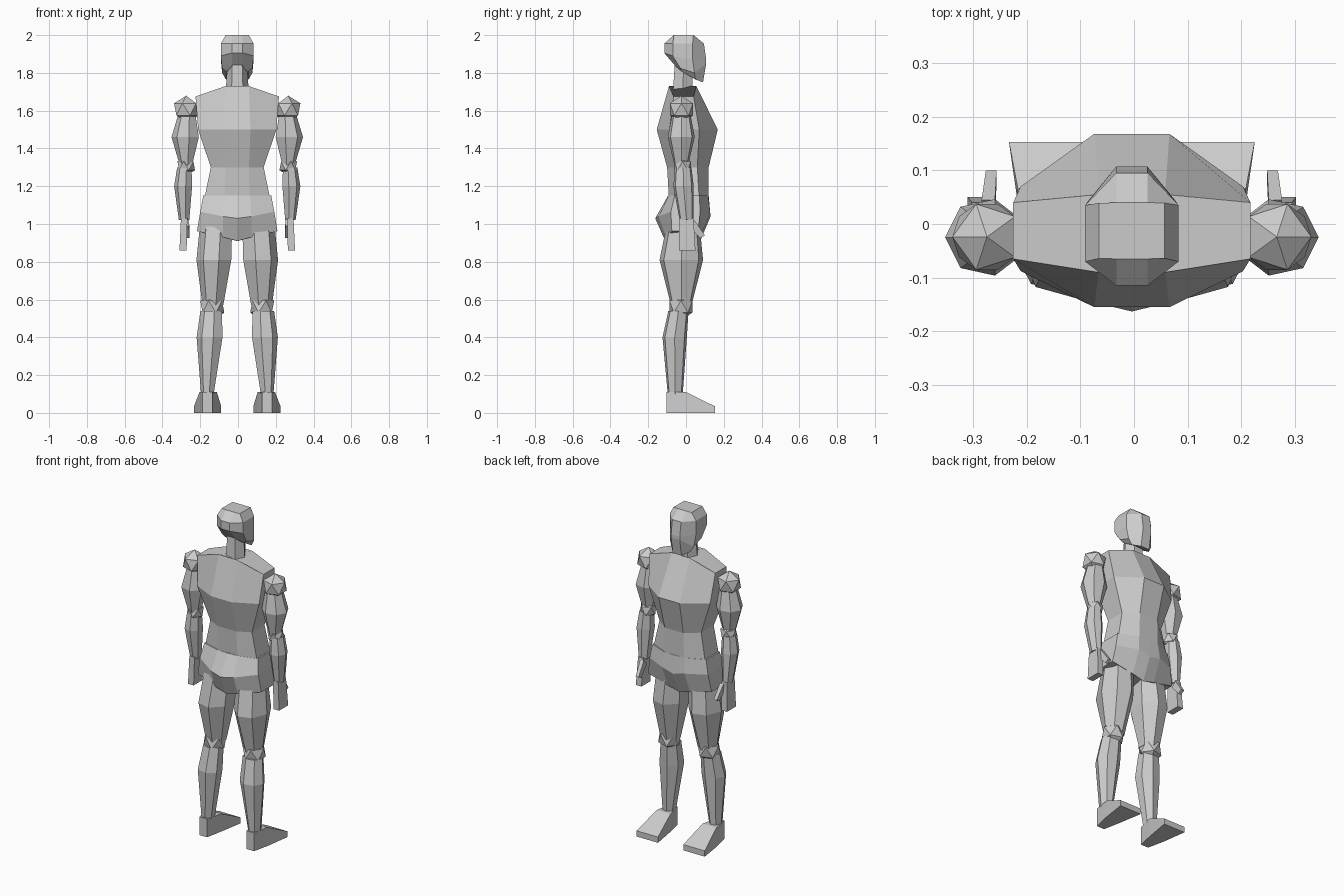
import bpy, bmesh, math

X0 = -0.004  # small sideways offset of the whole figure


def finish(name, bm):
    bmesh.ops.recalc_face_normals(bm, faces=bm.faces)
    me = bpy.data.meshes.new(name)
    bm.to_mesh(me)
    bm.free()
    ob = bpy.data.objects.new(name, me)
    bpy.context.collection.objects.link(ob)
    return ob


def loft(name, rings, s=1):
    bm = bmesh.new()
    loops = [[bm.verts.new((s * x + X0, y, z)) for x, y, z in r] for r in rings]
    n = len(loops[0])
    for a, b in zip(loops, loops[1:]):
        for i in range(n):
            j = (i + 1) % n
            bm.faces.new((a[i], a[j], b[j], b[i]))
    bm.faces.new(loops[0])
    bm.faces.new(loops[-1])
    return finish(name, bm)


def sym(half):
    # half cross-section from back to front, mirrored to a closed ring
    return half + [(-x, y, z) for x, y, z in reversed(half) if x > 0]


def octo(xi, xo, yb, yob, yof, yf, zb, zo=None, zf=None):
    zo = zb if zo is None else zo
    zf = zb if zf is None else zf
    zm = (zo, zo) if not isinstance(zo, tuple) else zo
    return sym([(xi, yb, zb), (xo, yob, zm[0]), (xo, yof, zm[1]), (xi, yf, zf)])


def limb_ring(x, y, z, rx, ry, n=7):
    return [(x + rx * math.cos(2 * math.pi * i / n),
             y + ry * math.sin(2 * math.pi * i / n), z) for i in range(n)]


def box_ring(x1, x2, y1, y2, z1, z2=None):
    z2 = z1 if z2 is None else z2
    return [(x1, y1, z1), (x2, y1, z1), (x2, y2, z2), (x1, y2, z2)]


def joint(name, x, y, z, r, s):
    bm = bmesh.new()
    bmesh.ops.create_icosphere(bm, subdivisions=1, radius=r)
    for v in bm.verts:
        v.co = (s * (v.co.x + x) + X0, v.co.y + y, v.co.z + z)
    return finish(name, bm)


# head, crown to jaw
loft("head", [
    octo(.029, .061, -.065, -.064, .039, .04, 2.0),
    octo(.029, .087, -.115, -.07, .035, .095, 1.955),
    octo(.029, .087, -.115, -.07, .035, .107, 1.905, (1.89, 1.87), 1.87),
    octo(.029, .08, -.055, -.03, .045, .107, 1.835, (1.825, 1.80), 1.85),
    octo(.029, .06, -.045, -.025, .05, .09, 1.825, (1.81, 1.765), 1.75),
])

# neck
loft("neck", [limb_ring(0, -.018, 1.68, .062, .06, 6),
              limb_ring(0, -.012, 1.85, .052, .055, 6)])

# torso, shoulders to waist
loft("torso", [
    octo(.062, .221, -.09, -.065, .04, .055, 1.73, 1.675),
    octo(.07, .207, -.155, -.088, .07, .168, 1.50),
    octo(.062, .14, -.1, -.06, .06, .12, 1.30),
    octo(.066, .175, -.09, -.06, .07, .118, 1.13),
    octo(.066, .175, -.09, -.06, .07, .118, 1.06),
])

# pelvis with pointed centre line
loft("pelvis", [
    sym([(0, -.095, 1.15), (.068, -.092, 1.15), (.18, -.06, 1.15),
         (.18, .07, 1.15), (.068, .118, 1.15), (0, .12, 1.15)]),
    sym([(0, -.163, 1.03), (.075, -.145, 1.04), (.196, -.08, 1.065),
         (.196, .075, 1.065), (.075, .128, 1.06), (0, .13, 1.04)]),
    sym([(0, -.11, .91), (.075, -.105, .93), (.213, -.075, .962),
         (.213, .065, .962), (.075, .075, .93), (0, .075, .91)]),
])

for side, s in (("left", -1), ("right", 1)):
    # arm
    joint(side + "_shoulder", .27, -.024, 1.607, .072, s)
    loft(side + "_upper_arm", [
        limb_ring(.265, -.025, 1.57, .05, .052),
        limb_ring(.272, -.025, 1.46, .076, .073),
        limb_ring(.27, -.025, 1.31, .034, .037)], s)
    joint(side + "_elbow", .27, -.018, 1.308, .052, s)
    loft(side + "_forearm", [
        limb_ring(.278, -.015, 1.30, .04, .045),
        limb_ring(.284, -.013, 1.20, .05, .055),
        limb_ring(.28, .003, 1.02, .029, .038)], s)
    loft(side + "_hand", [
        box_ring(.264, .298, -.035, .04, 1.03),
        box_ring(.268, .306, -.037, .05, .86)], s)
    loft(side + "_thumb", [
        box_ring(.255, .28, .015, .045, .99, 1.02),
        box_ring(.252, .272, .075, .10, .925, .94)], s)

    # leg
    loft(side + "_thigh", [
        limb_ring(.108, -.015, .99, .09, .09),
        limb_ring(.119, -.025, .81, .097, .118),
        limb_ring(.126, -.025, .57, .058, .056)], s)
    joint(side + "_knee", .132, -.027, .5625, .071, s)
    loft(side + "_shin", [
        limb_ring(.135, -.04, .54, .06, .055),
        limb_ring(.143, -.06, .40, .072, .066),
        limb_ring(.157, -.057, .09, .034, .04)], s)
    # foot, heel to instep to toe
    loft(side + "_foot", [
        [(.132, -.103, .11), (.184, -.103, .11), (.184, -.103, 0), (.132, -.103, 0)],
        [(.108, 0, .11), (.2, 0, .11), (.207, 0, 0), (.111, 0, 0)],
        [(.085, .153, .035), (.229, .153, .035), (.229, .153, 0), (.085, .153, 0)]], s)
